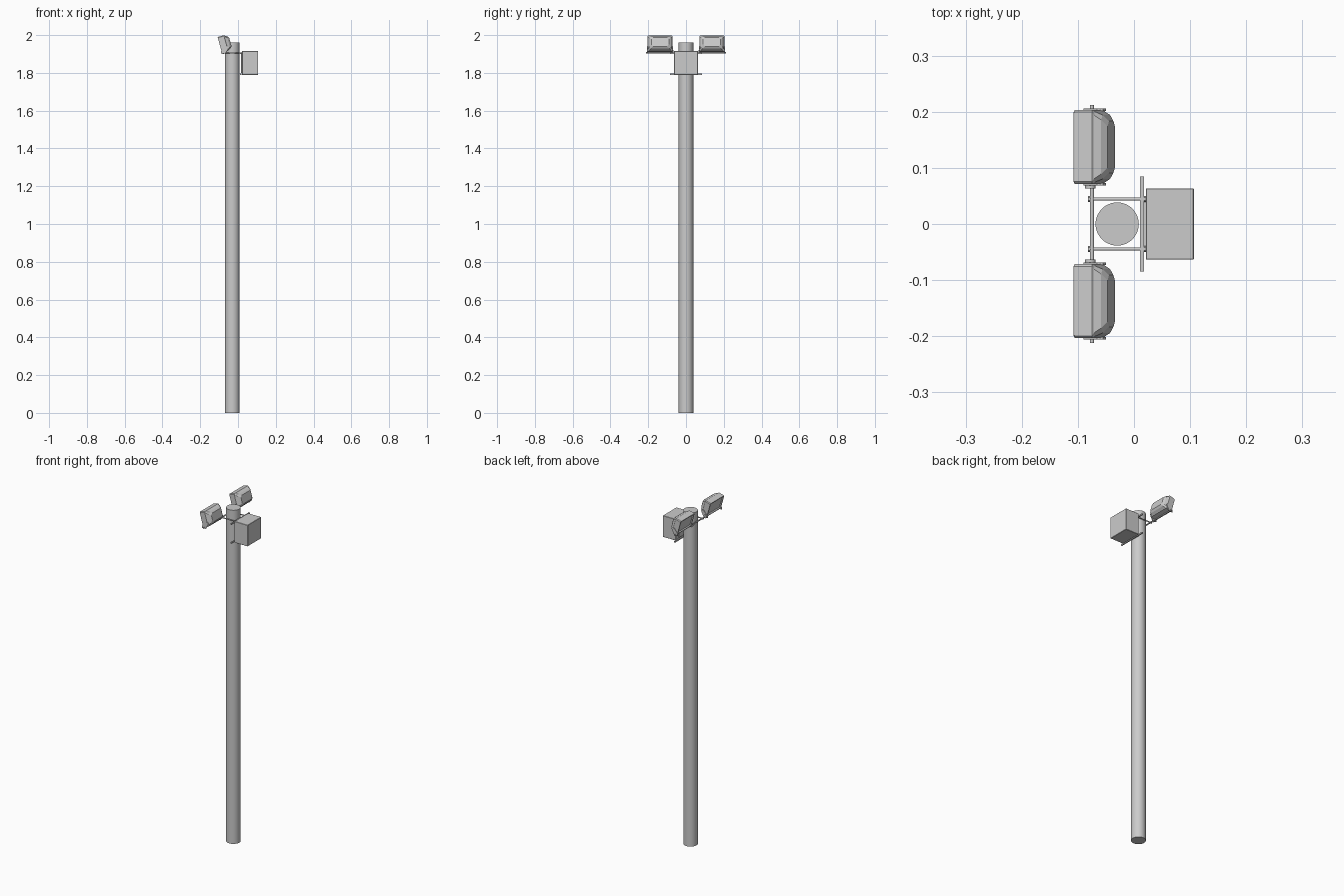
import bpy, bmesh, math
from mathutils import Vector

if "Cube" in bpy.data.objects:
    bpy.data.objects.remove(bpy.data.objects["Cube"])


def make_object(name, bm, smooth=False):
    bmesh.ops.recalc_face_normals(bm, faces=bm.faces[:])
    mesh = bpy.data.meshes.new(name)
    bm.to_mesh(mesh)
    bm.free()
    ob = bpy.data.objects.new(name, mesh)
    bpy.context.collection.objects.link(ob)
    if smooth:
        bpy.ops.object.select_all(action='DESELECT')
        ob.select_set(True)
        bpy.context.view_layer.objects.active = ob
        bpy.ops.object.shade_smooth_by_angle(angle=math.radians(35))
    return ob


def rod(name, a, b, radius, sides=12):
    a, b = Vector(a), Vector(b)
    bm = bmesh.new()
    bmesh.ops.create_cone(bm, cap_ends=True, segments=sides, radius1=radius,
                          radius2=radius, depth=(b - a).length)
    turn = Vector((0, 0, 1)).rotation_difference(b - a).to_matrix()
    bmesh.ops.rotate(bm, verts=bm.verts, matrix=turn)
    bmesh.ops.translate(bm, verts=bm.verts, vec=(a + b) / 2)
    return make_object(name, bm, True)


def box(name, lo, hi, bevel=0.0):
    lo, hi = Vector(lo), Vector(hi)
    bm = bmesh.new()
    bmesh.ops.create_cube(bm, size=1)
    bmesh.ops.scale(bm, verts=bm.verts, vec=hi - lo)
    bmesh.ops.translate(bm, verts=bm.verts, vec=(lo + hi) / 2)
    if bevel:
        bmesh.ops.bevel(bm, geom=bm.edges[:], offset=bevel, segments=1,
                        affect='EDGES')
    return make_object(name, bm)


def plate(name, profile, y0, y1):
    """Extrude an x-z outline between two y positions."""
    bm = bmesh.new()
    face = bm.faces.new([bm.verts.new((x, y0, z)) for x, z in profile])
    new = bmesh.ops.extrude_face_region(bm, geom=[face])['geom']
    bmesh.ops.translate(bm, vec=(0, y1 - y0, 0),
                        verts=[v for v in new if isinstance(v, bmesh.types.BMVert)])
    return make_object(name, bm)


def floodlight(name, y):
    """Loft chamfered rectangles from the recessed glass to the rear housing."""
    tilt = math.radians(15.5)
    back = Vector((math.cos(tilt), 0, math.sin(tilt)))
    up = Vector((-math.sin(tilt), 0, math.cos(tilt)))
    centre = Vector((-0.0965, y, 1.9485))
    # depth, half width, half height, corner chamfer
    sections = [(0.006, 0.057, 0.034, 0.003), (0.0, 0.059, 0.037, 0.003),
                (0.0, 0.065, 0.042, 0.004), (0.003, 0.066, 0.043, 0.004),
                (0.034, 0.066, 0.043, 0.004), (0.037, 0.063, 0.040, 0.006),
                (0.049, 0.057, 0.034, 0.009), (0.058, 0.046, 0.024, 0.009)]
    bm = bmesh.new()
    rings = []
    for d, w, h, c in sections:
        pts = [(w, h - c), (w - c, h), (c - w, h), (-w, h - c),
               (-w, c - h), (c - w, -h), (w - c, -h), (w, c - h)]
        rings.append([bm.verts.new(centre + back * d + up * v + Vector((0, u, 0)))
                      for u, v in pts])
    for r, s in zip(rings, rings[1:]):
        for i in range(8):
            j = (i + 1) % 8
            bm.faces.new((r[i], r[j], s[j], s[i]))
    bm.faces.new(rings[0])
    bm.faces.new(rings[-1])
    return make_object(name, bm)


# Post and control box
rod("post", (-0.03, 0, 0), (-0.03, 0, 1.96), 0.0385, 48)
box("control_box", (0.021, -0.0635, 1.79), (0.107, 0.0635, 1.915), 0.0015)

# Clamp bars behind the box and the long bar carrying the lights
for label, z in (("lower", 1.794), ("upper", 1.905)):
    box(label + "_clamp_bar", (0.0105, -0.085, z - 0.004), (0.0175, 0.085, z + 0.004))
box("box_mounting_plate", (0.0165, -0.04, 1.80), (0.022, 0.04, 1.90))
rod("light_bar", (-0.075, -0.2125, 1.9055), (-0.075, 0.2125, 1.9055), 0.0038)

# Clamp bolts, floodlights and their brackets on both sides
bracket = [(-0.090, 1.902), (-0.066, 1.902), (-0.050, 1.935),
           (-0.055, 1.942), (-0.066, 1.942), (-0.090, 1.913)]
for s, side in ((1, "left"), (-1, "right")):
    y = s * 0.0445
    rod(side + "_clamp_bolt", (-0.082, y, 1.9055), (0.022, y, 1.9055), 0.003)
    for x in (-0.080, 0.0195):
        rod(side + "_clamp_nut", (x - 0.0018, y, 1.9055), (x + 0.0018, y, 1.9055), 0.005, 6)
    floodlight(side + "_floodlight", s * 0.1373)
    plate(side + "_outer_bracket", bracket, s * 0.201, s * 0.2055)
    plate(side + "_inner_bracket", bracket, s * 0.0690, s * 0.0735)
    rod(side + "_bracket_collar", (-0.078, s * 0.0635, 1.9095),
        (-0.078, s * 0.0715, 1.9095), 0.0095, 16)
